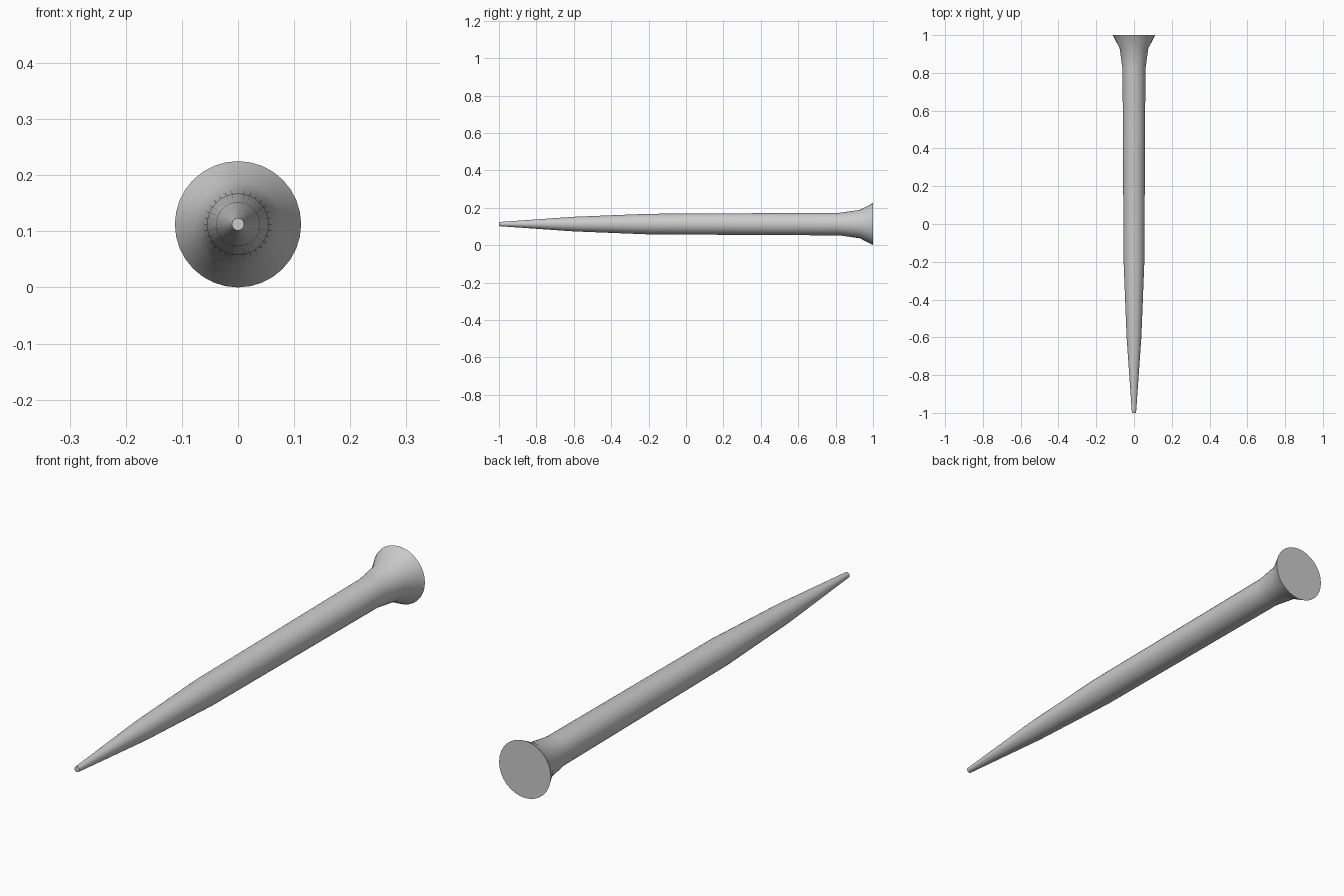
import bpy, bmesh, math

if "Cube" in bpy.data.objects:
    bpy.data.objects.remove(bpy.data.objects["Cube"])

SIDES = 32
AXIS_Z = 0.1125

# Profile as (y, radius), from narrow tip to flared head
PROFILE = [(-1.0, 0.011), (-0.6, 0.039), (-0.2, 0.055),
           (0.82, 0.0605), (0.93, 0.076), (1.0, 0.1125)]


def ring(bm, y, r):
    return [bm.verts.new((r * math.cos(2 * math.pi * i / SIDES), y,
                          AXIS_Z + r * math.sin(2 * math.pi * i / SIDES)))
            for i in range(SIDES)]


# Turned body: rings bridged along y
bm = bmesh.new()
rings = [ring(bm, y, r) for y, r in PROFILE]
for a, b in zip(rings, rings[1:]):
    for i in range(SIDES):
        j = (i + 1) % SIDES
        bm.faces.new((a[i], a[j], b[j], b[i]))

# Flat end caps as triangle fans
for loop, y in ((rings[0], -1.0), (rings[-1], 1.0)):
    centre = bm.verts.new((0, y, AXIS_Z))
    for i in range(SIDES):
        bm.faces.new((loop[i], loop[(i + 1) % SIDES], centre))
bmesh.ops.recalc_face_normals(bm, faces=bm.faces)

mesh = bpy.data.meshes.new("tapered_peg")
bm.to_mesh(mesh)
bm.free()
peg = bpy.data.objects.new("tapered_peg", mesh)
bpy.context.collection.objects.link(peg)

# Smooth sides, crisp cap rims
bpy.context.view_layer.objects.active = peg
peg.select_set(True)
bpy.ops.object.shade_smooth_by_angle(angle=math.radians(35))
